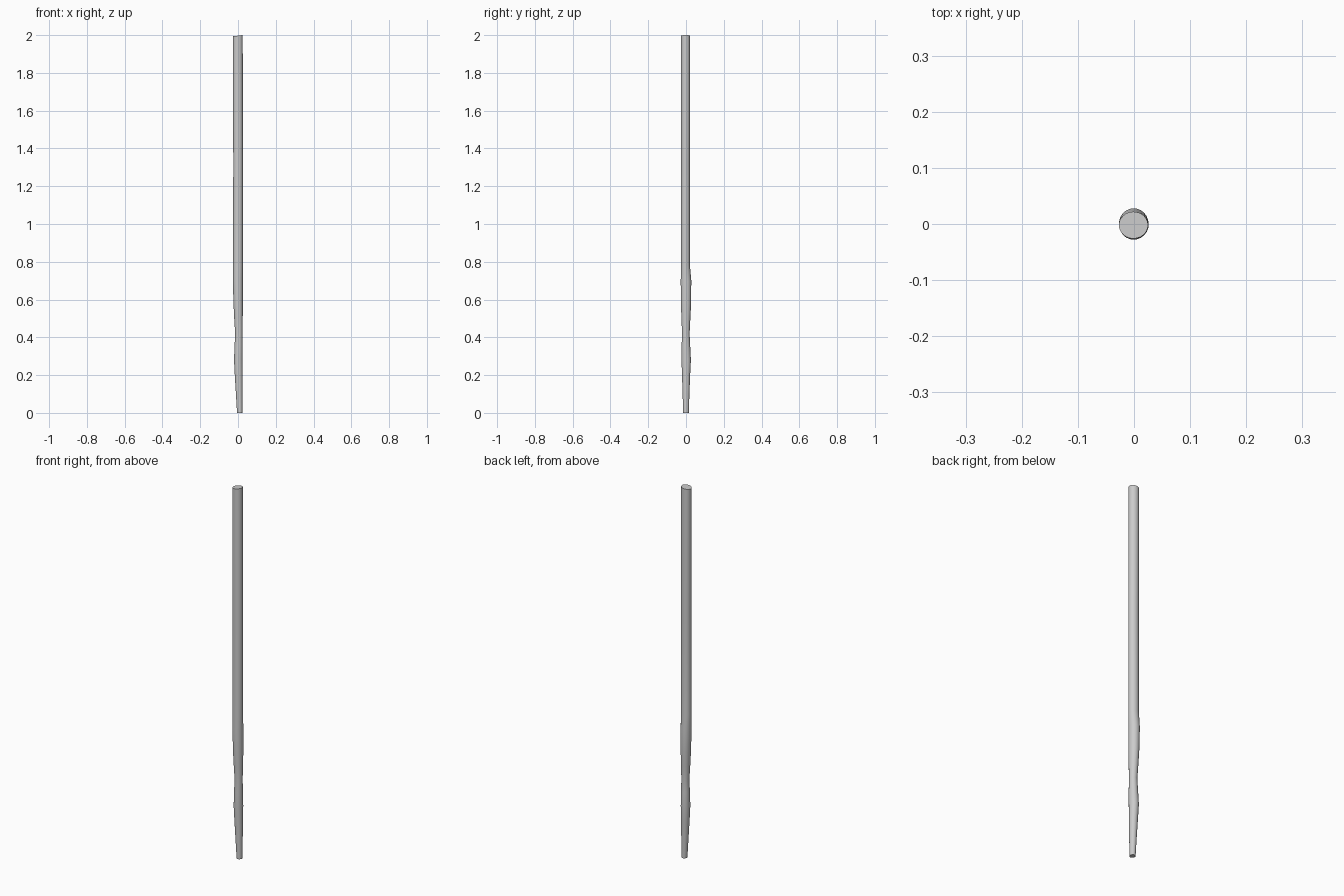
import bpy, bmesh, math

if "Cube" in bpy.data.objects:
    bpy.data.objects.remove(bpy.data.objects["Cube"])

SIDES = 24
# Rings: height, left x, right x, front y, back y
rings = [
    (0.00, -0.005, 0.023, -0.015, 0.015),
    (0.10, -0.011, 0.024, -0.018, 0.018),
    (0.20, -0.017, 0.025, -0.021, 0.022),
    (0.28, -0.021, 0.025, -0.024, 0.026),
    (0.36, -0.018, 0.025, -0.023, 0.022),
    (0.42, -0.015, 0.024, -0.021, 0.019),
    (0.50, -0.020, 0.025, -0.024, 0.023),
    (0.58, -0.024, 0.026, -0.027, 0.027),
    (0.70, -0.027, 0.026, -0.028, 0.028),
    (0.78, -0.026, 0.026, -0.026, 0.021),
    (1.33, -0.025, 0.026, -0.026, 0.021),
    (2.00, -0.027, 0.025, -0.026, 0.022),
]

# Staff: carved handle lofted through slightly offset oval rings
bm = bmesh.new()
loops = []
for z, x0, x1, y0, y1 in rings:
    cx, cy, rx, ry = (x0 + x1) / 2, (y0 + y1) / 2, (x1 - x0) / 2, (y1 - y0) / 2
    loops.append([bm.verts.new((cx + rx * math.cos(2 * math.pi * i / SIDES),
                                cy + ry * math.sin(2 * math.pi * i / SIDES), z))
                  for i in range(SIDES)])
for a, b in zip(loops, loops[1:]):
    for i in range(SIDES):
        j = (i + 1) % SIDES
        bm.faces.new((a[i], a[j], b[j], b[i]))
bm.faces.new(loops[0][::-1])
bm.faces.new(loops[-1])

# Slightly slanted top cut
for v in loops[-1]:
    v.co.z += (v.co.x - 0.025) * 0.12

mesh = bpy.data.meshes.new("staff")
bm.to_mesh(mesh)
bm.free()
staff = bpy.data.objects.new("staff", mesh)
bpy.context.collection.objects.link(staff)
bpy.context.view_layer.objects.active = staff
staff.select_set(True)
bpy.ops.object.shade_smooth_by_angle(angle=math.radians(40))
